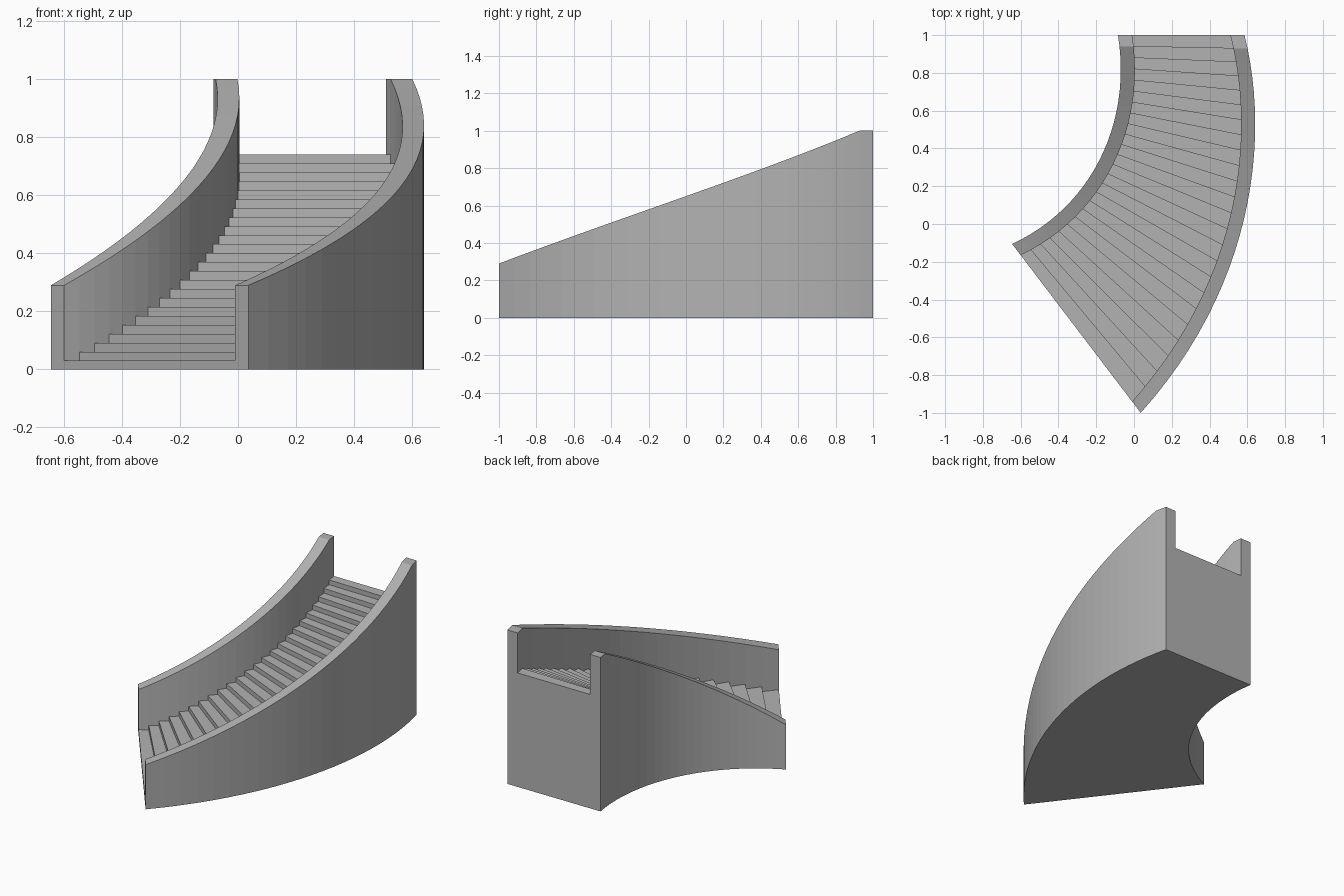
import bpy
import bmesh
from mathutils import Vector

cube = bpy.data.objects.get("Cube")
if cube:
    bpy.data.objects.remove(cube, do_unlink=True)

STEPS = 24
RISE = 0.0309
FIRST = 0.03          # height of the first tread
RAIL_START = 0.29     # parapet height at the foot
WALL = 0.075          # parapet thickness

# Plan of the two tread edges, each given at four even stations
INNER = [Vector(p) for p in ((-0.60, -0.165), (-0.234, 0.123), (-0.031, 0.53), (-0.01, 1.0))]
OUTER = [Vector(p) for p in ((-0.01, -0.94), (0.406, -0.28), (0.563, 0.39), (0.51, 1.0))]

stone = bpy.data.materials.new("grey stone")
stone.use_nodes = True
grey = (0.45, 0.45, 0.45, 1.0)
stone.diffuse_color = grey
stone.node_tree.nodes["Principled BSDF"].inputs["Base Color"].default_value = grey


def along(points, i):
    """Smooth cubic through four points, at step i."""
    s = 3 * i / STEPS
    a, b, c, d = points
    d1, d2, d3 = b - a, c - 2 * b + a, d - 3 * c + 3 * b - a
    return a + d1 * s + d2 * (s * (s - 1) / 2) + d3 * (s * (s - 1) * (s - 2) / 6)


def station(i):
    """Plan points across the stair: wall, tread, tread, wall."""
    a, b = along(INNER, i), along(OUTER, i)
    across = (b - a).normalized() * WALL
    return a - across, a, b, b + across


def finish(bm, name):
    bmesh.ops.remove_doubles(bm, verts=bm.verts, dist=0.0001)
    bmesh.ops.recalc_face_normals(bm, faces=bm.faces)
    mesh = bpy.data.meshes.new(name)
    bm.to_mesh(mesh)
    bm.free()
    mesh.materials.append(stone)
    bpy.context.collection.objects.link(bpy.data.objects.new(name, mesh))


def quad(bm, *corners):
    bm.faces.new([bm.verts.new((p.x, p.y, z)) for p, z in corners])


# Curved parapets: a rectangular section swept along the plan, level at the head
def parapet(name, first, second):
    bm = bmesh.new()
    rings = []
    for i in range(STEPS + 1):
        points = station(i)
        p, q = points[first], points[second]
        top = RAIL_START + RISE * min(i, STEPS - 1)
        rings.append([bm.verts.new((v.x, v.y, z))
                      for v, z in ((p, 0), (q, 0), (q, top), (p, top))])
    for r, s in zip(rings, rings[1:]):
        for k in range(4):
            n = (k + 1) % 4
            bm.faces.new((r[k], r[n], s[n], s[k]))
    bm.faces.new(rings[0])
    bm.faces.new(rings[-1])
    finish(bm, name)


parapet("right_parapet", 0, 1)
parapet("left_parapet", 2, 3)

# Solid flight of steps between the parapets
bm = bmesh.new()
low = 0
for i in range(STEPS):
    a, b = station(i)[1:3]
    c, d = station(i + 1)[1:3]
    high = FIRST + RISE * i
    quad(bm, (a, low), (b, low), (b, high), (a, high))       # riser
    quad(bm, (a, high), (b, high), (d, high), (c, high))     # tread
    quad(bm, (a, 0), (c, 0), (d, 0), (b, 0))                 # underside
    low = high
quad(bm, (c, 0), (d, 0), (d, high), (c, high))               # back
finish(bm, "steps")
